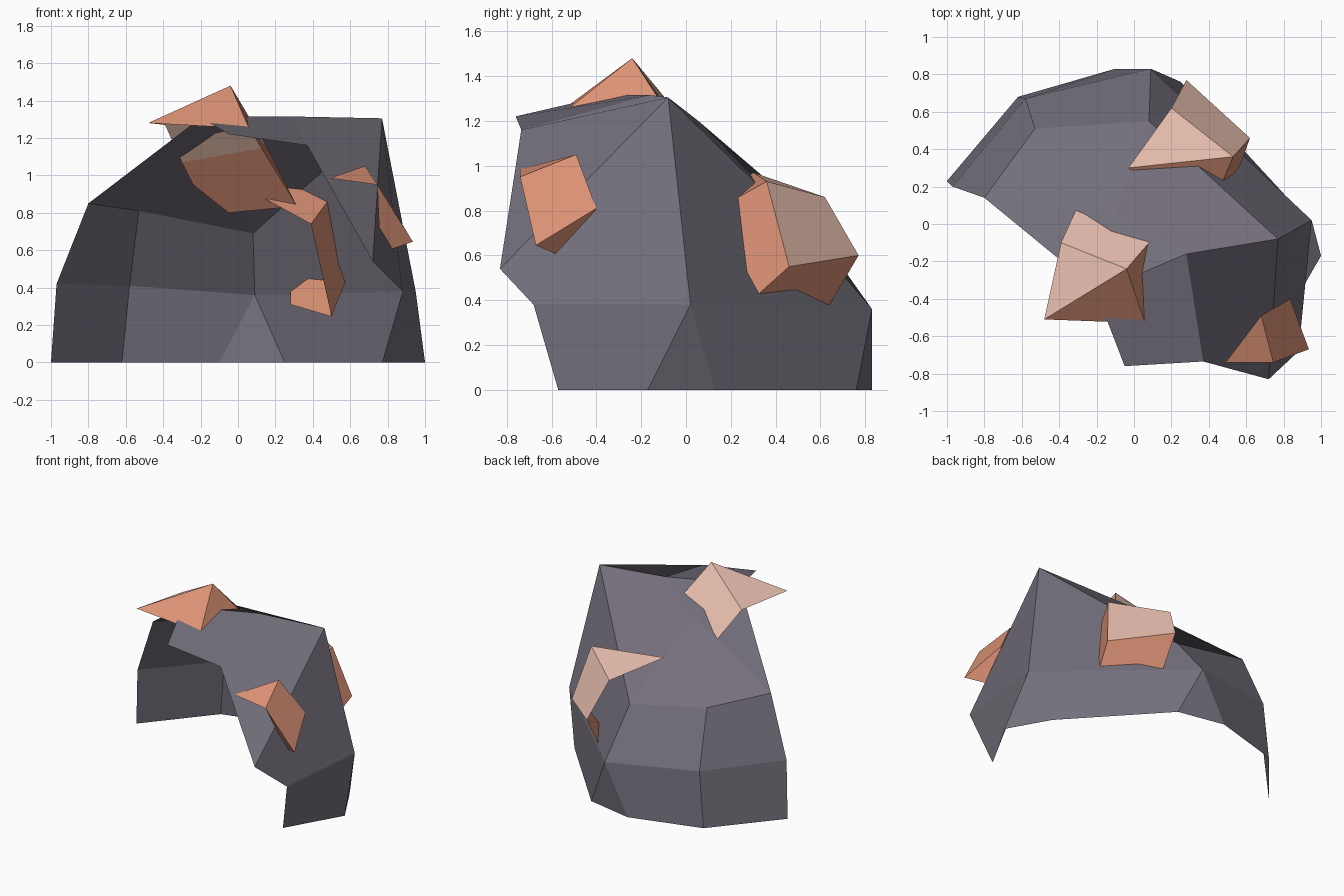
import bpy, bmesh

if "Cube" in bpy.data.objects:
    bpy.data.objects.remove(bpy.data.objects["Cube"])


def material(name, rgb):
    m = bpy.data.materials.new(name)
    m.diffuse_color = (*rgb, 1)
    m.use_nodes = True
    m.node_tree.nodes["Principled BSDF"].inputs["Base Color"].default_value = m.diffuse_color
    return m


def build(name, points, faces, mats, pale=""):
    """Flat-shaded part from named corner points; faces are strings of corner letters.
    Faces listed in pale get the second material."""
    bm = bmesh.new()
    v = {k: bm.verts.new(co) for k, co in points.items()}
    for index, group in enumerate((faces, pale)):
        for f in group.split():
            bm.faces.new([v[c] for c in f]).material_index = index
    bmesh.ops.recalc_face_normals(bm, faces=bm.faces[:])
    me = bpy.data.meshes.new(name)
    bm.to_mesh(me)
    bm.free()
    for m in mats:
        me.materials.append(m)
    ob = bpy.data.objects.new(name, me)
    bpy.context.collection.objects.link(ob)
    return ob


stone = material("slate grey", (0.175, 0.16, 0.20))
crystal = [material("coral orange", (0.72, 0.29, 0.18)),
           material("pale pink", (0.81, 0.52, 0.43))]

# Open curved rock shell: foot, middle ring, shoulder, roof
shell = dict(
    # foot corners from front right round the back to the left
    a=(.77, -.57, 0), b=(1, -.17, 0), c=(.83, .13, 0), d=(.25, .76, 0),
    e=(-.10, .83, 0), f=(-.62, .68, 0), g=(-1, .23, 0),
    # middle ring
    h=(.88, -.68, .38), i=(.95, .02, .38), j=(.09, .83, .36),
    k=(-.58, .67, .41), l=(-.97, .20, .42),
    # shoulder
    T=(.72, -.83, .54), P=(.77, -.08, 1.305), V=(.08, .55, .69),
    K=(-.53, .51, .81), L=(-.80, .14, .85),
    # roof
    Q=(.28, -.16, 1.315), S=(-.10, .055, 1.20), R=(-.19, -.36, 1.315),
    F=(-.15, -.50, 1.28), G=(-.05, -.76, 1.22), E=(.37, -.735, 1.16))
build("rock_shell", shell,
      "abih bci cdji dej efkj fglk "      # lower band
      "hiPT ijVP jkKV klLK "              # upper band
      "PTEQ PQSV KVSL RLSQ "              # shoulder and back slope
      "QEGF QFR", [stone])                # roof lip

# Crystal through the roof, hollow, its lower end showing inside the shell
build("roof_crystal", dict(
    a=(-.04, -.24, 1.48), b=(-.48, -.51, 1.28), c=(-.39, -.10, 1.27),
    d=(.06, -.53, 1.25), e=(.315, .18, .835), f=(-.24, .22, .95),
    g=(-.05, .28, .80), m=(-.30, .10, 1.07), n=(.155, -.015, 1.15)),
    "abd adne mfgen", crystal, pale="abc acmn")

# Crystal through the back slope, open towards the inside
build("back_crystal", dict(
    p=(-.03, .30, .97), q=(.20, .62, .86), r=(.28, .77, .60),
    s=(.53, .36, .93), t=(.62, .46, .55), x=(.50, .12, .245),
    y=(.28, .60, .31), z=(.39, .02, .74)),
    "stxz psz rtxy", crystal, pale="pqs qrts")

# Small crystal on the front right side
build("side_crystal", dict(
    a=(.49, -.74, .985), b=(.68, -.49, 1.05), c=(.745, -.74, .95),
    d=(.835, -.40, .81), e=(.935, -.67, .645), f=(.76, -.53, .585)),
    "abc bced cef efd", crystal[:1])
